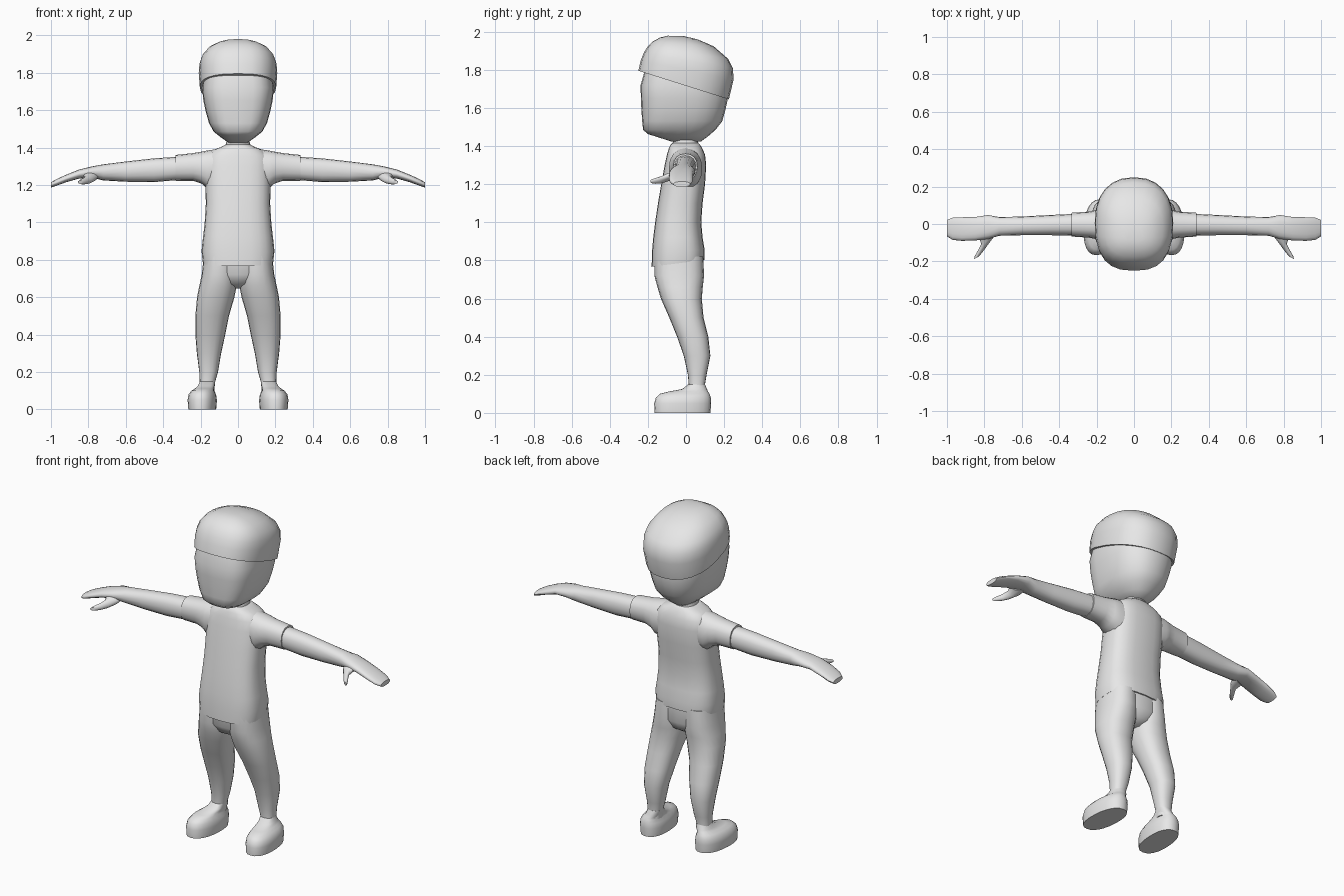
import bpy, bmesh, math

grey = bpy.data.materials.new("plain grey")
grey.diffuse_color = (0.8, 0.8, 0.8, 1)


def oval(n, p_front, p_back):
    """Unit superellipse; separate squareness for the -y and +y halves."""
    pts = []
    for i in range(n):
        a = 2 * math.pi * i / n
        c, s = math.cos(a), math.sin(a)
        e = 2 / (p_front if s < 0 else p_back)
        pts.append((math.copysign(abs(c) ** e, c), math.copysign(abs(s) ** e, s)))
    return pts


def loft(name, rings, mirror=False, angle=50):
    """Skin a closed body over rings of points."""
    bm = bmesh.new()
    loops = [[bm.verts.new(p) for p in ring] for ring in rings]
    n = len(loops[0])
    for a, b in zip(loops, loops[1:]):
        for i in range(n):
            j = (i + 1) % n
            bm.faces.new((a[i], a[j], b[j], b[i]))
    bm.faces.new(loops[0])
    bm.faces.new(loops[-1])
    bmesh.ops.recalc_face_normals(bm, faces=bm.faces)
    mesh = bpy.data.meshes.new(name)
    bm.to_mesh(mesh)
    bm.free()
    mesh.materials.append(grey)
    ob = bpy.data.objects.new(name, mesh)
    bpy.context.collection.objects.link(ob)
    bpy.ops.object.select_all(action='DESELECT')
    ob.select_set(True)
    bpy.context.view_layer.objects.active = ob
    bpy.ops.object.shade_smooth_by_angle(angle=math.radians(angle))
    if mirror:
        ob.modifiers.new("mirror", 'MIRROR').use_clip = False
    return ob


def level(z, cx, hw, y0, y1, slope=0, pf=2.3, pb=2.3, n=24):
    """Horizontal ring, optionally tilted along y."""
    cy, hy = (y0 + y1) / 2, (y1 - y0) / 2
    return [(cx + u * hw, cy + v * hy, z + slope * (cy + v * hy))
            for u, v in oval(n, pf, pb)]


def upright(x, z0, z1, y0, y1, n=16):
    """Ring across the x axis."""
    return [(x, (y0 + y1) / 2 + u * (y1 - y0) / 2, (z0 + z1) / 2 + v * (z1 - z0) / 2)
            for u, v in oval(n, 2.3, 2.3)]


# Head with a flattened face
loft("head", [level(z, 0, hw, y0, y1, s, 3.2, 2.3) for z, hw, y0, y1, s in (
    (1.425, .05, -.08, .08, 0), (1.455, .095, -.2, .115, -.04),
    (1.485, .13, -.225, .155, 0), (1.53, .155, -.23, .19, 0),
    (1.59, .172, -.234, .207, 0), (1.65, .185, -.237, .22, 0),
    (1.72, .192, -.238, .215, 0), (1.80, .18, -.215, .2, 0))])

# Hair cap, tilted down towards the back
loft("hair", [level(z, 0, hw, y0, y1, s, 2.6, 2.3) for z, s, hw, y0, y1 in (
    (1.716, -.316, .204, -.25, .225), (1.80, -.2, .21, -.238, .25),
    (1.85, -.17, .206, -.222, .246), (1.89, -.15, .192, -.203, .222),
    (1.935, -.08, .155, -.175, .145), (1.963, -.05, .1, -.135, .06),
    (1.976, -.03, .05, -.095, -.01))])

loft("neck", [level(z, 0, w, -w - .005, w) for z, w in (
    (1.37, .075), (1.41, .066), (1.44, .06), (1.48, .06))])

# Shirt body and sleeves
loft("shirt", [level(z, 0, hw, y0, y1, s, 2.7, 2.7) for z, hw, y0, y1, s in (
    (.79, .188, -.18, .097, .13), (.85, .195, -.179, .098, .05),
    (.92, .187, -.172, .087, 0), (1.0, .178, -.162, .08, 0),
    (1.1, .172, -.147, .087, 0), (1.2, .174, -.13, .1, 0),
    (1.3, .174, -.112, .106, 0), (1.355, .165, -.1, .1, 0),
    (1.388, .13, -.09, .085, 0), (1.405, .085, -.082, .075, 0),
    (1.415, .068, -.072, .066, 0))])
loft("sleeve", [upright(*r) for r in (
    (.06, 1.17, 1.398, -.08, .075), (.165, 1.18, 1.384, -.09, .085),
    (.195, 1.207, 1.378, -.082, .076), (.24, 1.222, 1.37, -.073, .066),
    (.335, 1.222, 1.36, -.067, .06))], True)

# Arm tapering into a flat mitten hand, plus thumb
loft("arm_and_hand", [upright(*r) for r in (
    (.3, 1.228, 1.352, -.062, .055), (.45, 1.215, 1.342, -.06, .048),
    (.6, 1.217, 1.325, -.06, .04), (.72, 1.224, 1.31, -.063, .037),
    (.78, 1.238, 1.299, -.08, .048), (.85, 1.234, 1.282, -.088, .037),
    (.92, 1.214, 1.254, -.09, .036), (.97, 1.196, 1.231, -.085, .034),
    (1.0, 1.186, 1.214, -.066, .022))], True)
loft("thumb", [[(cx + u * hx, y - u * hx * .5, cz + v * hz) for u, v in oval(12, 2, 2)]
               for y, cx, hx, cz, hz in (
    (-.045, .785, .045, 1.255, .022), (-.09, .785, .032, 1.238, .021),
    (-.125, .807, .025, 1.224, .019), (-.16, .83, .021, 1.217, .015),
    (-.18, .842, .014, 1.215, .01))], True)

# Trousers: hips and legs
loft("hips", [level(z, 0, hw, y0, y1) for z, hw, y0, y1 in (
    (.645, .03, -.06, .03), (.67, .1, -.13, .07), (.72, .165, -.16, .092),
    (.82, .178, -.165, .09))])
loft("leg", [level(*r, n=20) for r in (
    (.1, .165, .04, .015, .1), (.14, .164, .04, .015, .098),
    (.2, .157, .05, .01, .108), (.3, .155, .065, -.012, .128),
    (.4, .148, .08, -.047, .117), (.5, .138, .09, -.088, .092),
    (.6, .119, .1, -.132, .083), (.66, .107, .1, -.15, .088),
    (.72, .1, .094, -.166, .095), (.82, .095, .088, -.165, .09))], True)

# Shoes with flat soles
loft("shoe", [[(x - y * .06, y, z) for x, y, z in level(*r)] for r in (
    (0, .19, .074, -.165, .128), (.05, .19, .078, -.167, .132),
    (.08, .19, .073, -.158, .13), (.1, .187, .06, -.138, .123),
    (.112, .18, .05, -.09, .116), (.125, .172, .045, -.02, .11),
    (.15, .166, .041, .012, .1))], True)
